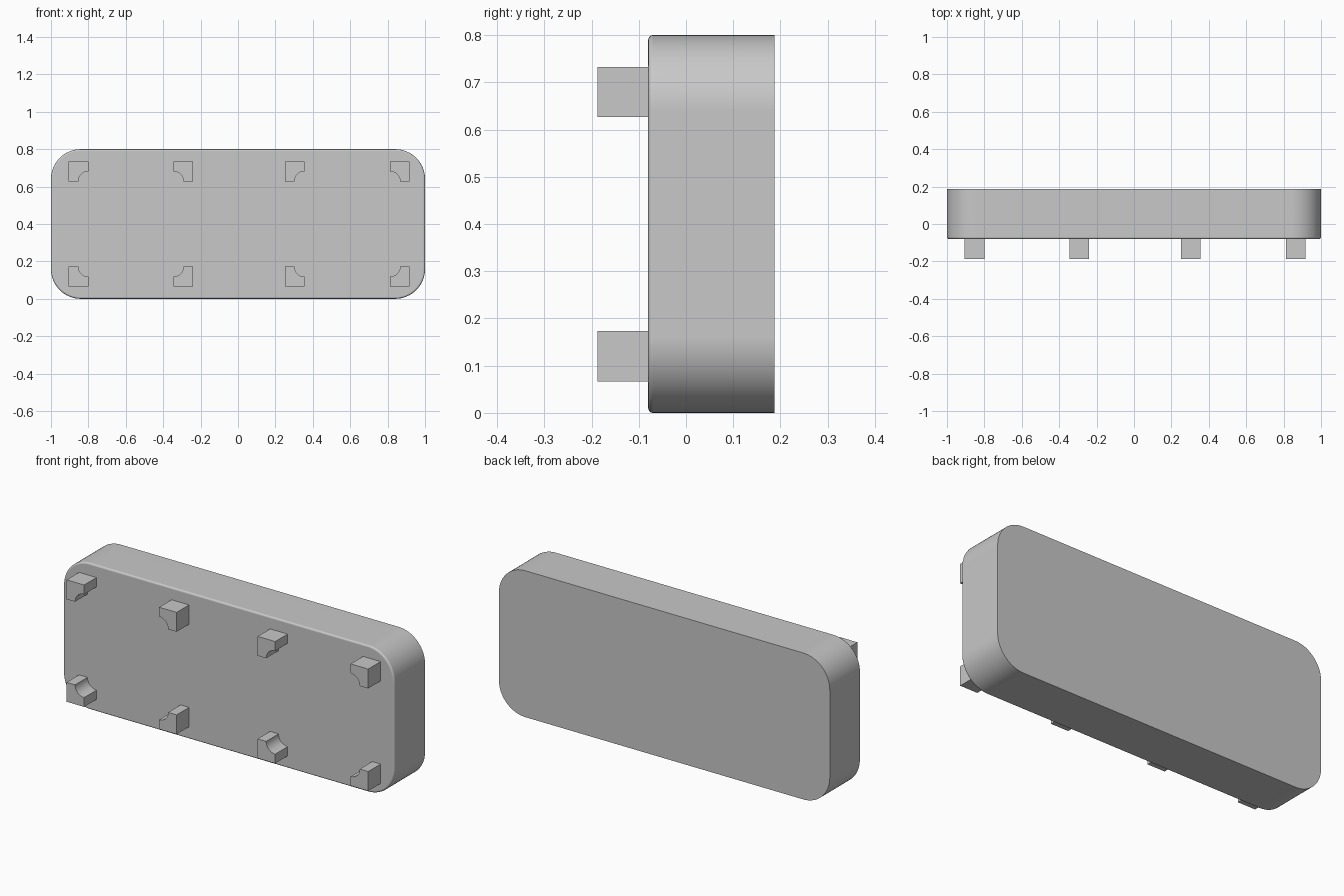
import bpy, bmesh, math

cube = bpy.data.objects.get("Cube")
if cube:
    bpy.data.objects.remove(cube, do_unlink=True)

grey = bpy.data.materials.new("light_grey")
colour = (0.58, 0.58, 0.58, 1.0)
grey.diffuse_color = colour
grey.use_nodes = True
grey.node_tree.nodes["Principled BSDF"].inputs["Base Color"].default_value = colour


def loft(name, rings):
    """Skin matching closed rings of 3D points and cap both ends."""
    bm = bmesh.new()
    loops = [[bm.verts.new(p) for p in ring] for ring in rings]
    n = len(loops[0])
    for a, b in zip(loops, loops[1:]):
        for i in range(n):
            j = (i + 1) % n
            bm.faces.new((a[i], a[j], b[j], b[i]))
    bm.faces.new(loops[0])
    bm.faces.new(loops[-1])
    bmesh.ops.recalc_face_normals(bm, faces=bm.faces[:])
    mesh = bpy.data.meshes.new(name)
    bm.to_mesh(mesh)
    bm.free()
    mesh.materials.append(grey)
    obj = bpy.data.objects.new(name, mesh)
    bpy.context.collection.objects.link(obj)
    bpy.ops.object.select_all(action='DESELECT')
    obj.select_set(True)
    bpy.context.view_layer.objects.active = obj
    bpy.ops.object.shade_smooth_by_angle(angle=math.radians(30))
    # Keep the large flat faces evenly shaded
    mod = obj.modifiers.new("flat_faces", 'WEIGHTED_NORMAL')
    mod.keep_sharp = True
    return obj


def rounded_outline(y, inset, radius=0.16, steps=16):
    """Rounded rectangle in the xz plane, shrunk by inset."""
    points = []
    for k, (sx, sz) in enumerate(((1, 1), (-1, 1), (-1, -1), (1, -1))):
        cx, cz = sx * (1 - radius), 0.4 + sz * (0.4 - radius)
        for i in range(steps + 1):
            a = (k + i / steps) * math.pi / 2
            r = radius - inset
            points.append((cx + r * math.cos(a), y, cz + r * math.sin(a)))
    return points


# Body: rounded slab with a small fillet round the front edge
FRONT, BACK, FILLET = -0.08, 0.187, 0.01
rings = []
for i in range(5):
    a = i / 4 * math.pi / 2
    rings.append(rounded_outline(FRONT + FILLET * (1 - math.sin(a)),
                                 FILLET * (1 - math.cos(a))))
rings.reverse()
rings.sort(key=lambda ring: ring[0][1])
rings.append(rounded_outline(BACK, 0))
loft("body", rings)


# Pegs: square posts with one corner scooped out by a quarter circle
def peg(name, x, z, sx, sz, half=0.053, scoop=0.055, steps=12):
    """sx and sz point towards the scooped corner."""
    outline = [(-half, half), (-half, -half), (half, -half)]
    for i in range(steps + 1):
        a = i / steps * math.pi / 2
        outline.append((half - scoop * math.sin(a), half - scoop * math.cos(a)))
    loft(name, [[(x + sx * u, y, z + sz * v) for u, v in outline]
                for y in (-0.187, FRONT + 0.002)])


columns = (("far_right", -0.852, 1), ("mid_right", -0.293, -1),
           ("mid_left", 0.303, 1), ("far_left", 0.865, -1))
for label, x, sx in columns:
    peg("upper_peg_" + label, x, 0.68, sx, -1)
    peg("lower_peg_" + label, x, 0.12, sx, 1)
